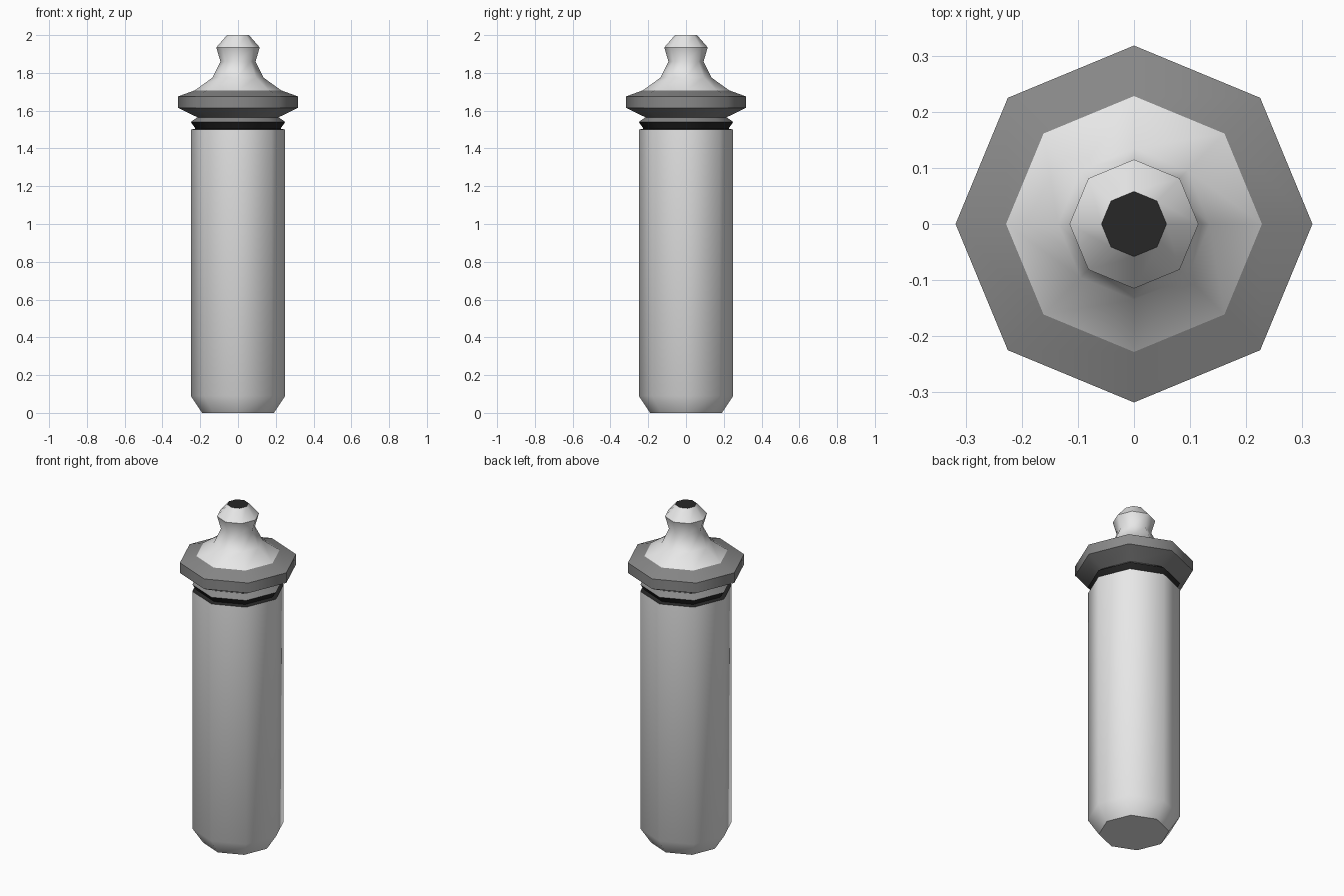
import bpy, bmesh, math

if "Cube" in bpy.data.objects:
    bpy.data.objects.remove(bpy.data.objects["Cube"])

SIDES = 8


def material(name, value):
    m = bpy.data.materials.new(name)
    m.diffuse_color = (value, value, value, 1)
    m.use_nodes = True
    m.node_tree.nodes["Principled BSDF"].inputs["Base Color"].default_value = m.diffuse_color
    return m


light = material("light grey", 0.8)
grey = material("mid grey", 0.25)
black = material("near black", 0.02)


def lathe(name, profile, mat, cap_bottom=False, cap_top=False):
    """Revolve (radius, height) points, bottom to top, into an eight-sided part."""
    bm = bmesh.new()
    rings = []
    for r, z in profile:
        rings.append([bm.verts.new((r * math.cos(a), r * math.sin(a), z))
                      for a in (2 * math.pi * i / SIDES for i in range(SIDES))])
    for low, high in zip(rings, rings[1:]):
        for i in range(SIDES):
            j = (i + 1) % SIDES
            bm.faces.new((low[i], low[j], high[j], high[i]))
    if cap_bottom:
        bm.faces.new(rings[0][::-1])
    if cap_top:
        bm.faces.new(rings[-1])
    mesh = bpy.data.meshes.new(name)
    bm.to_mesh(mesh)
    bm.free()
    mesh.materials.append(mat)
    ob = bpy.data.objects.new(name, mesh)
    bpy.context.collection.objects.link(ob)
    bpy.ops.object.select_all(action='DESELECT')
    ob.select_set(True)
    bpy.context.view_layer.objects.active = ob
    bpy.ops.object.shade_smooth_by_angle(angle=math.radians(50))
    return ob


# Long shaft with chamfered foot
lathe("shaft", [(0.19, 0), (0.25, 0.09), (0.25, 1.5)], light, cap_bottom=True)

# Dark groove between shaft and collar
lathe("groove", [(0.25, 1.5), (0.225, 1.505), (0.25, 1.54)], black)

# Wide collar
lathe("collar", [(0.25, 1.54), (0.215, 1.565), (0.318, 1.615),
                 (0.318, 1.675), (0.228, 1.708)], grey)

# Flared knob and its dark end
lathe("knob", [(0.228, 1.708), (0.135, 1.775), (0.093, 1.86),
               (0.115, 1.935), (0.058, 2.0)], light)
lathe("knob_end", [(0.057, 1.998), (0.058, 2.0)], black, cap_top=True)
